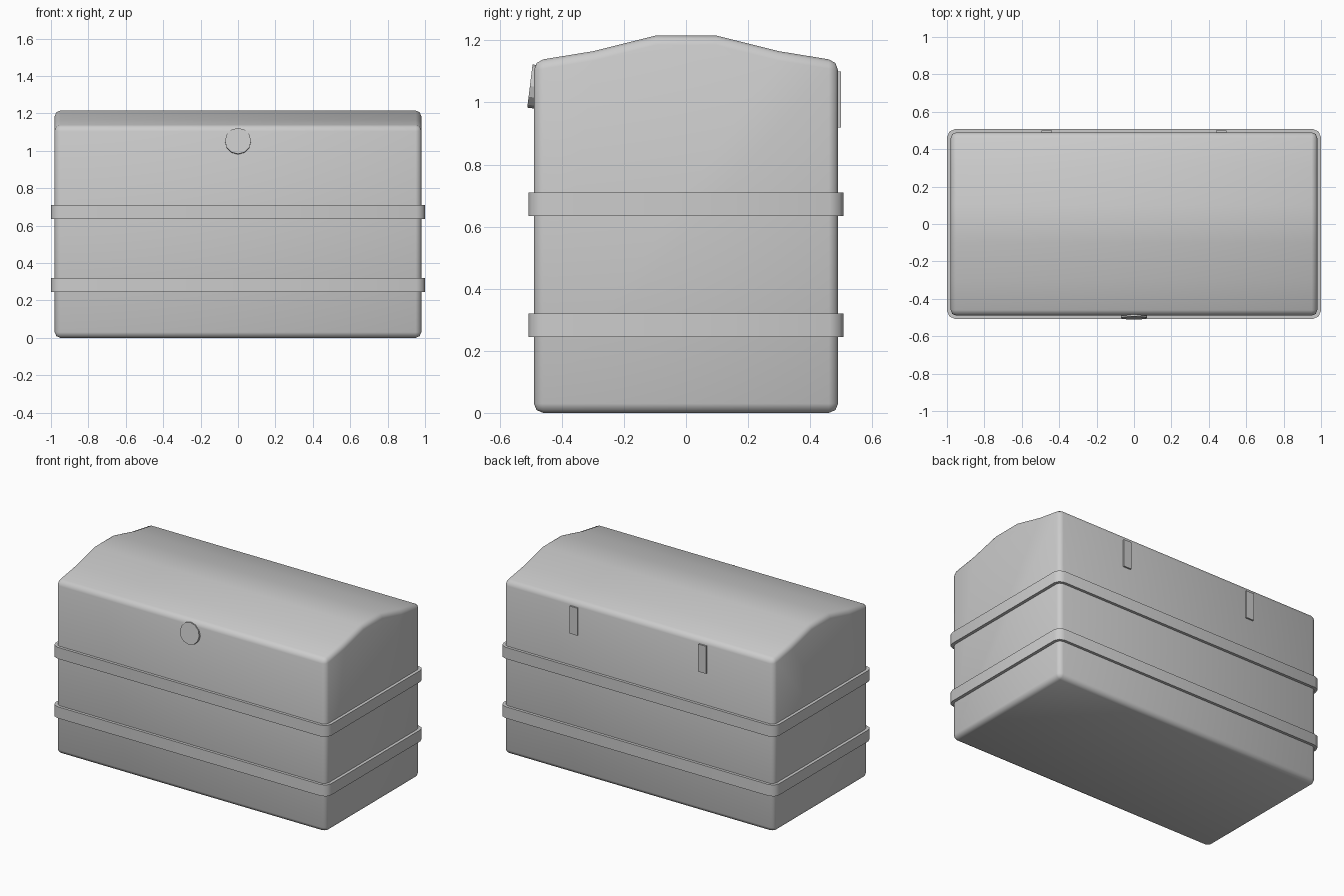
import bpy, bmesh, math

if "Cube" in bpy.data.objects:
    bpy.data.objects.remove(bpy.data.objects["Cube"])


def prism(name, outline, x0, x1):
    """Extrude a (y, z) outline along x."""
    bm = bmesh.new()
    face = bm.faces.new([bm.verts.new((x0, y, z)) for y, z in outline])
    out = bmesh.ops.extrude_face_region(bm, geom=[face])
    moved = [v for v in out["geom"] if isinstance(v, bmesh.types.BMVert)]
    bmesh.ops.translate(bm, verts=moved, vec=(x1 - x0, 0, 0))
    bmesh.ops.recalc_face_normals(bm, faces=bm.faces)
    mesh = bpy.data.meshes.new(name)
    bm.to_mesh(mesh)
    bm.free()
    obj = bpy.data.objects.new(name, mesh)
    bpy.context.collection.objects.link(obj)
    return obj


def box(name, x0, x1, y0, y1, z0, z1):
    return prism(name, [(y0, z0), (y1, z0), (y1, z1), (y0, z1)], x0, x1)


def bevel(obj, edge_test, width):
    bm = bmesh.new()
    bm.from_mesh(obj.data)
    bmesh.ops.bevel(bm, geom=[e for e in bm.edges if edge_test(e)], offset=width,
                    segments=2, profile=0.5, affect='EDGES')
    bm.to_mesh(obj.data)
    bm.free()


def smooth(obj, degrees=30):
    bpy.ops.object.select_all(action='DESELECT')
    obj.select_set(True)
    bpy.context.view_layer.objects.active = obj
    bpy.ops.object.shade_smooth_by_angle(angle=math.radians(degrees))


# Chest body with arched lid
half = [(0.49, 0), (0.49, 1.134), (0.3, 1.165), (0.1, 1.215)]
body = prism("chest_body", half + [(-y, z) for y, z in reversed(half)], -0.98, 0.98)
bevel(body, lambda e: e.calc_face_angle(0) > math.radians(30), 0.03)
smooth(body, 50)

# Two straps wrapped around the body
for name, z in (("lower_strap", 0.245), ("upper_strap", 0.635)):
    strap = box(name, -1, 1, -0.508, 0.508, z, z + 0.075)
    bevel(strap, lambda e: abs(e.verts[0].co.z - e.verts[1].co.z) > 0.05, 0.045)
    smooth(strap, 50)

# Hinge plates on the back
for side, x in (("left", -0.467), ("right", 0.467)):
    box(side + "_hinge", x - 0.028, x + 0.028, 0.47, 0.5, 0.92, 1.10)

# Round lock plate, leaning outward at the bottom
bpy.ops.mesh.primitive_cylinder_add(vertices=12, radius=0.07, depth=0.03,
                                    location=(0, -0.488, 1.051),
                                    rotation=(math.radians(97), 0, 0))
lock = bpy.context.object
lock.name = "lock_plate"
# Lean so the lower rim stands proud of the front
lock.rotation_euler.x = math.radians(83)
